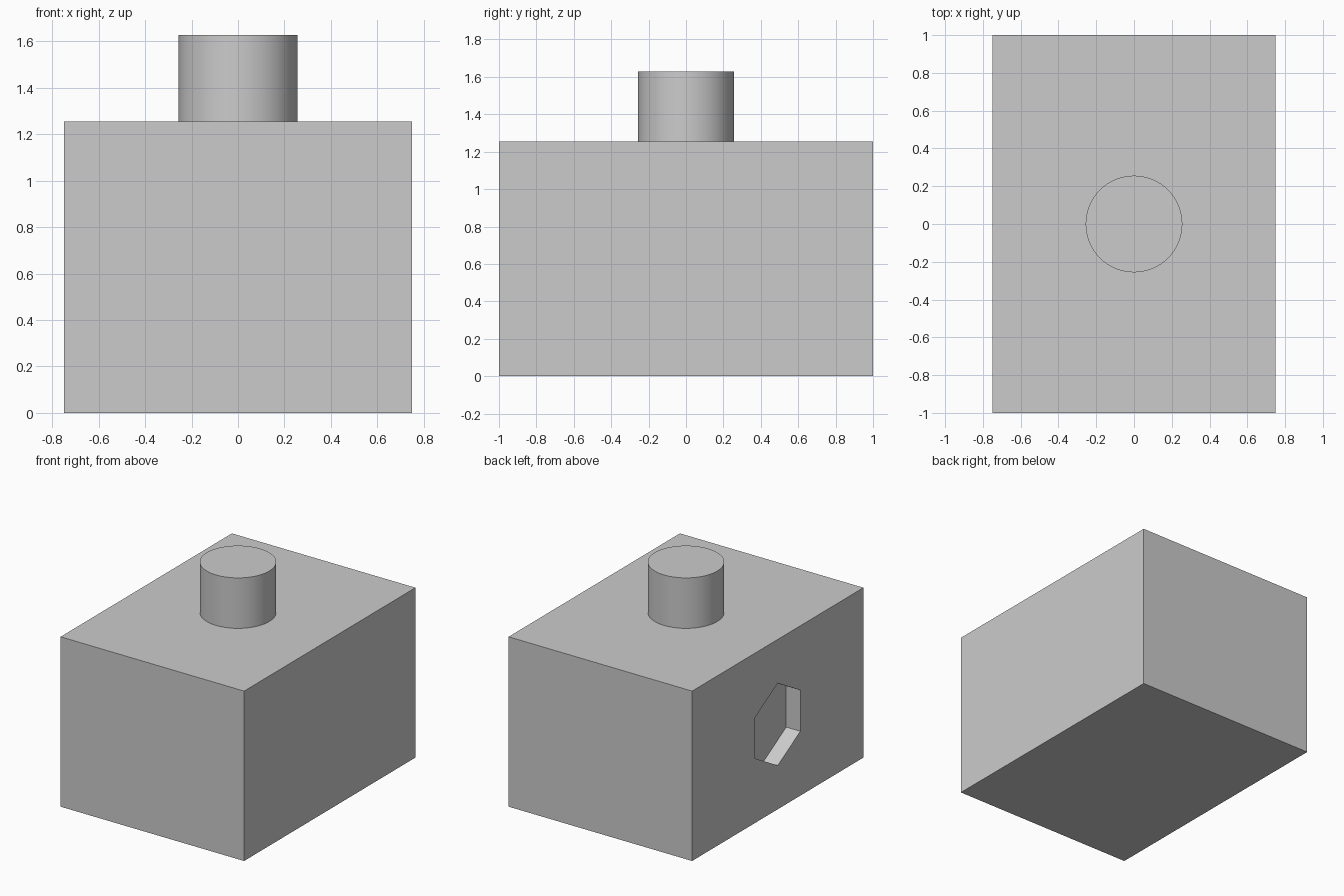
import bpy, bmesh
from math import sin, cos, pi
from mathutils import Vector

if "Cube" in bpy.data.objects:
    bpy.data.objects.remove(bpy.data.objects["Cube"])

BODY = Vector((1.5, 2.0, 1.255))


def prism(name, points, direction):
    """Extrude a closed outline along a direction into a solid."""
    bm = bmesh.new()
    base = bm.faces.new([bm.verts.new(p) for p in points])
    ext = bmesh.ops.extrude_face_region(bm, geom=[base], use_keep_orig=True)
    verts = [g for g in ext["geom"] if isinstance(g, bmesh.types.BMVert)]
    bmesh.ops.translate(bm, verts=verts, vec=direction)
    bmesh.ops.recalc_face_normals(bm, faces=bm.faces)
    mesh = bpy.data.meshes.new(name)
    bm.to_mesh(mesh)
    bm.free()
    obj = bpy.data.objects.new(name, mesh)
    bpy.context.collection.objects.link(obj)
    return obj


# Main block
hx, hy = BODY.x / 2, BODY.y / 2
body = prism("body", [(-hx, -hy, 0), (hx, -hy, 0), (hx, hy, 0), (-hx, hy, 0)],
             (0, 0, BODY.z))

# Shallow hexagonal recess in the left side, one corner pointing up
depth, r = 0.115, 0.304
hexagon = [(-hx - 0.1, r * sin(i * pi / 3), BODY.z / 2 + r * cos(i * pi / 3))
           for i in range(6)]
cutter = prism("recess_cutter", hexagon, (0.1 + depth, 0, 0))
cutter.hide_render = True
cutter.display_type = 'WIRE'
cut = body.modifiers.new("recess", 'BOOLEAN')
cut.operation = 'DIFFERENCE'
cut.solver = 'EXACT'
cut.object = cutter

# Round peg on top
peg_height = 0.373
bpy.ops.mesh.primitive_cylinder_add(vertices=64, radius=0.256, depth=peg_height,
                                    location=(0, 0, BODY.z + peg_height / 2))
bpy.context.object.name = "top_peg"
bpy.ops.object.shade_smooth_by_angle()
